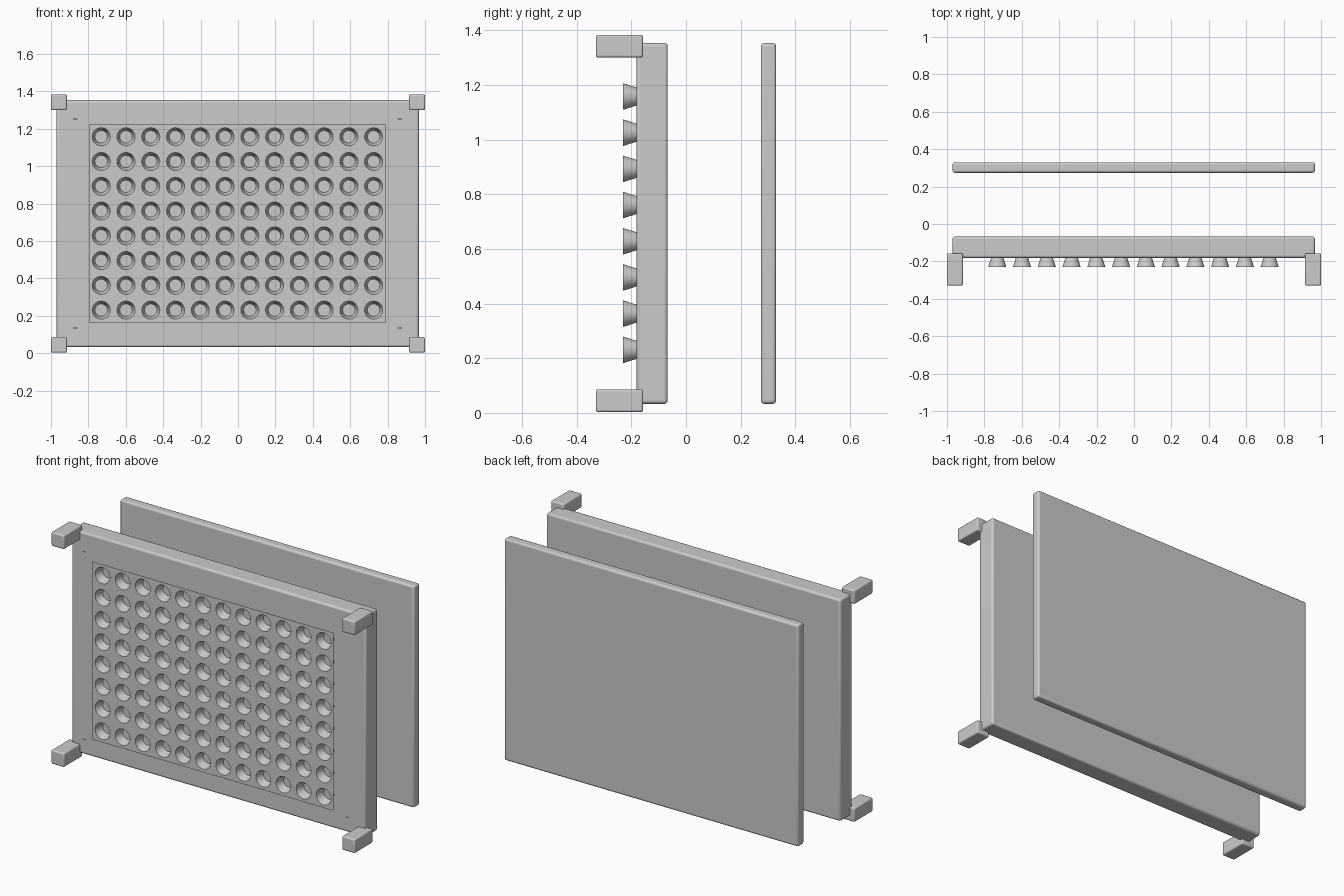
import bpy, bmesh
from math import sin, cos, pi

if "Cube" in bpy.data.objects:
    bpy.data.objects.remove(bpy.data.objects["Cube"])


def box(name, x0, x1, y0, y1, z0, z1, bevel):
    bpy.ops.mesh.primitive_cube_add(
        size=1, location=((x0 + x1) / 2, (y0 + y1) / 2, (z0 + z1) / 2))
    ob = bpy.context.object
    ob.name = name
    ob.scale = (x1 - x0, y1 - y0, z1 - z0)
    bpy.ops.object.transform_apply(location=False, rotation=False, scale=True)
    mod = ob.modifiers.new("rounded_edges", 'BEVEL')
    mod.width = bevel
    mod.segments = 3
    bpy.ops.object.shade_smooth_by_angle()
    return ob


def mesh_object(name, bm):
    me = bpy.data.meshes.new(name)
    bm.to_mesh(me)
    bm.free()
    ob = bpy.data.objects.new(name, me)
    bpy.context.collection.objects.link(ob)
    return ob


# Two upright panels
box("front_panel", -0.97, 0.967, -0.181, -0.067, 0.033, 1.353, 0.012)
box("back_panel", -0.97, 0.967, 0.274, 0.33, 0.033, 1.353, 0.012)

# Corner blocks
for side, x in (("left", -1.0), ("right", 0.915)):
    for level, z in (("bottom", 0.003), ("top", 1.3)):
        box(f"{level}_{side}_corner", x, x + 0.085, -0.33, -0.157, z, z + 0.083, 0.008)

# Thin perforated sheet: square cells, each with a tapered well
COLS, ROWS, CELL, SEG = 12, 8, 0.1324, 32
CX, CZ = -0.003, 0.694
Y_SHEET, Y_FLOOR = -0.23, -0.181
R_RIM, R_FLOOR = 0.0485, 0.033
bm = bmesh.new()
for i in range(COLS):
    for j in range(ROWS):
        x = CX + (i - (COLS - 1) / 2) * CELL
        z = CZ + (j - (ROWS - 1) / 2) * CELL
        rings = [[], [], []]
        for k in range(SEG):
            c, s = cos(2 * pi * k / SEG), sin(2 * pi * k / SEG)
            square = CELL / 2 / max(abs(c), abs(s))
            for ring, r, y in zip(rings, (square, R_RIM, R_FLOOR),
                                  (Y_SHEET, Y_SHEET, Y_FLOOR)):
                ring.append(bm.verts.new((x + r * c, y, z + r * s)))
        for a, b in zip(rings, rings[1:]):
            for k in range(SEG):
                n = (k + 1) % SEG
                bm.faces.new((a[k], a[n], b[n], b[k]))
bmesh.ops.remove_doubles(bm, verts=bm.verts, dist=0.0005)
sheet = mesh_object("perforated_sheet", bm)
bpy.context.view_layer.objects.active = sheet
sheet.select_set(True)
bpy.ops.object.shade_smooth_by_angle()

# Tiny marks near the panel corners
bm = bmesh.new()
for x in (-0.87, 0.864):
    for z in (0.135, 1.253):
        bm.faces.new([bm.verts.new((x + dx, -0.205, z + dz)) for dx, dz in
                      ((-0.012, -0.002), (0.012, -0.002), (0.012, 0.002), (-0.012, 0.002))])
mesh_object("corner_marks", bm)
